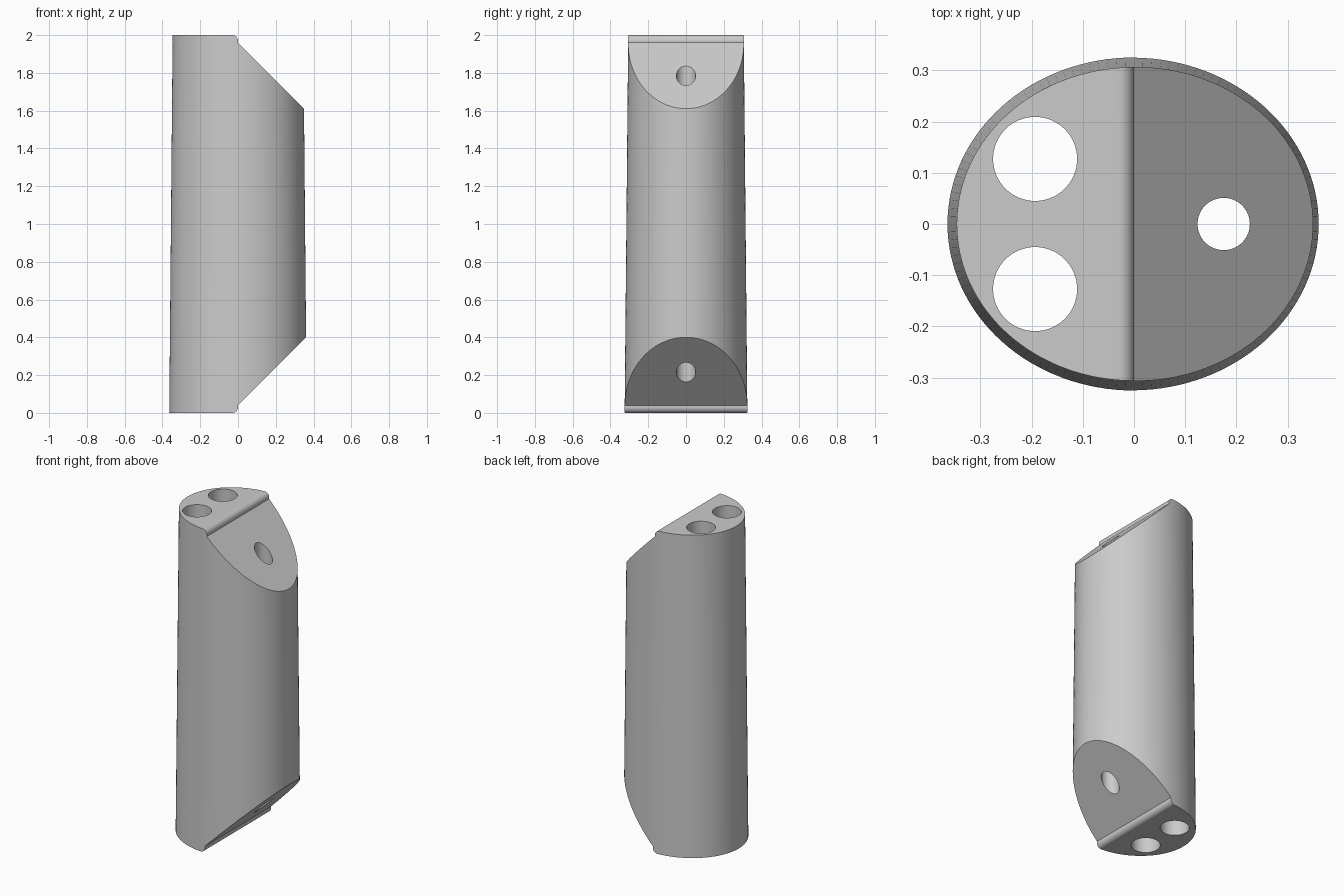
import bpy, bmesh, math

cube = bpy.data.objects.get("Cube")
if cube:
    bpy.data.objects.remove(cube, do_unlink=True)

grey = bpy.data.materials.new("light grey")
grey.use_nodes = True
colour = (0.6, 0.6, 0.6, 1)
grey.diffuse_color = colour
grey.node_tree.nodes["Principled BSDF"].inputs["Base Color"].default_value = colour

HEIGHT = 2.0


def loft(name, lower, upper):
    """Closed solid between two matching outlines."""
    bm = bmesh.new()
    a = [bm.verts.new(p) for p in lower]
    b = [bm.verts.new(p) for p in upper]
    n = len(a)
    bm.faces.new(a)
    bm.faces.new(b)
    for i in range(n):
        j = (i + 1) % n
        bm.faces.new((a[i], a[j], b[j], b[i]))
    bmesh.ops.recalc_face_normals(bm, faces=bm.faces)
    mesh = bpy.data.meshes.new(name)
    bm.to_mesh(mesh)
    bm.free()
    mesh.materials.append(grey)
    obj = bpy.data.objects.new(name, mesh)
    bpy.context.collection.objects.link(obj)
    return obj


def ellipse(cx, cy, rx, ry, z, n):
    return [(cx + rx * math.cos(2 * math.pi * i / n),
             cy + ry * math.sin(2 * math.pi * i / n), z) for i in range(n)]


def apply_boolean(target, cutter, operation):
    mod = target.modifiers.new("cut", "BOOLEAN")
    mod.operation = operation
    mod.solver = "EXACT"
    mod.object = cutter
    bpy.context.view_layer.objects.active = target
    bpy.ops.object.modifier_apply(modifier=mod.name)
    bpy.data.objects.remove(cutter, do_unlink=True)


# Tapered oval body
body = loft("tapered_body", ellipse(0, 0, 0.364, 0.325, 0, 128),
            ellipse(0, 0, 0.346, 0.306, HEIGHT, 128))

# Side profile: flat ends, rounded step, then 45 degree slopes
RADIUS, STEP, REACH = 0.03, 0.04, 0.5
upper_half = [(-REACH, HEIGHT + 0.0)]
for i in range(9):
    t = math.pi / 2 * (1 - i / 8)
    upper_half.append((RADIUS * (math.cos(t) - 1),
                       HEIGHT - RADIUS + RADIUS * math.sin(t)))
upper_half += [(0, HEIGHT - STEP), (REACH, HEIGHT - STEP - REACH)]
profile = upper_half + [(x, HEIGHT - z) for x, z in reversed(upper_half)]
envelope = loft("end_profile", [(x, -1, z) for x, z in profile],
                [(x, 1, z) for x, z in profile])
apply_boolean(body, envelope, "INTERSECT")

# Through holes: a large pair and a small single one
for x, y, r in ((-0.193, 0.127, 0.082), (-0.193, -0.127, 0.082), (0.175, 0, 0.051)):
    drill = loft("drill", ellipse(x, y, r, r, -0.2, 64),
                 ellipse(x, y, r, r, HEIGHT + 0.2, 64))
    apply_boolean(body, drill, "DIFFERENCE")

bpy.ops.object.select_all(action="DESELECT")
body.select_set(True)
bpy.context.view_layer.objects.active = body
bpy.ops.object.shade_smooth_by_angle(angle=math.radians(30))
